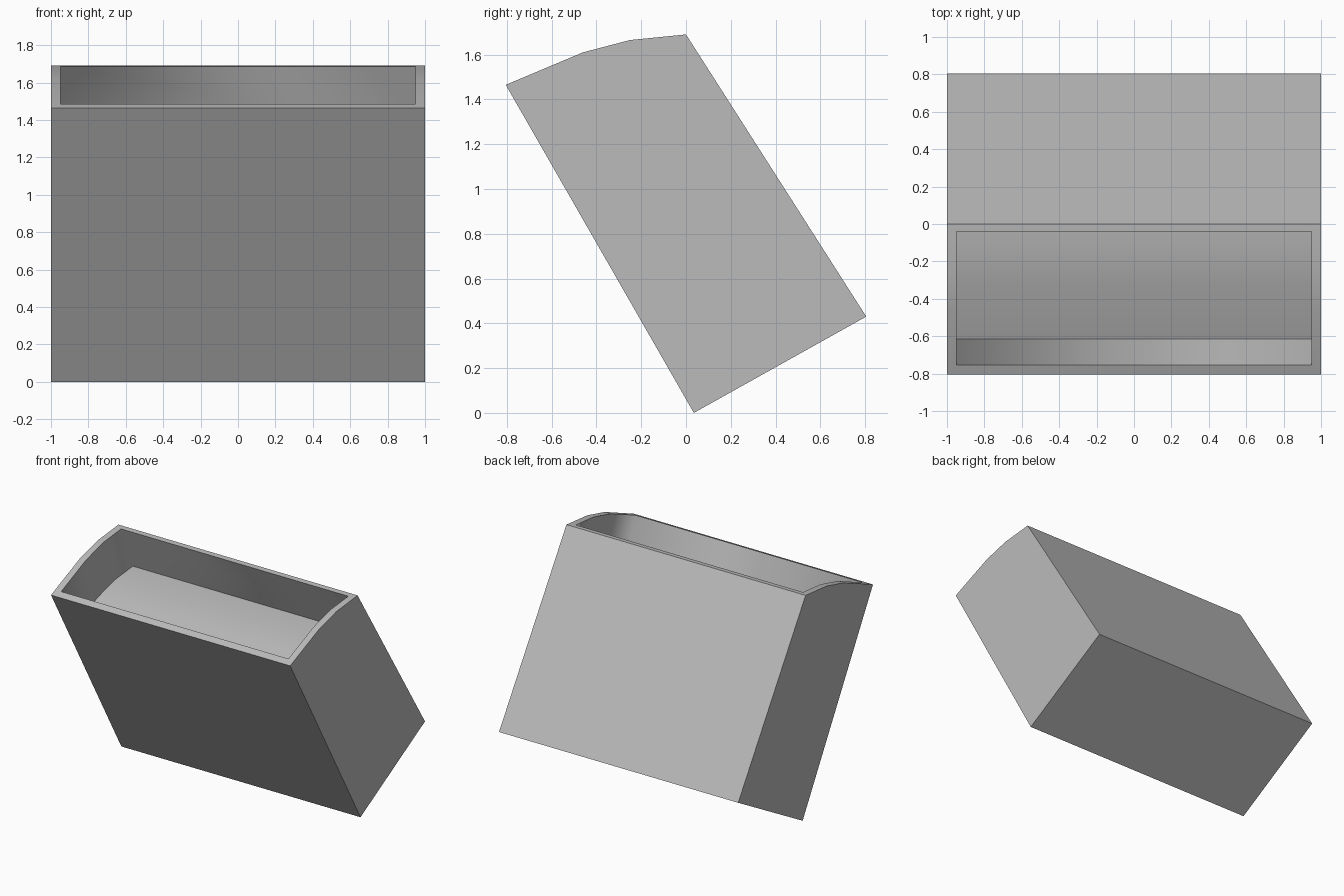
import bpy
import bmesh
import math
from mathutils import Vector

cube = bpy.data.objects.get("Cube")
if cube:
    bpy.data.objects.remove(cube, do_unlink=True)

# Single grey material
grey = bpy.data.materials.new("neutral grey")
grey.use_nodes = True
colour = (0.5, 0.5, 0.5, 1)
grey.diffuse_color = colour
grey.node_tree.nodes["Principled BSDF"].inputs["Base Color"].default_value = colour

# Side profiles as (y, z): curved top from front to back, then the base
top_curve = [(-0.805, 1.465), (-0.46, 1.61), (-0.25, 1.665), (0.0, 1.69)]
base = [(0.805, 0.43), (0.035, 0.0)]
mouth_curve = [(-0.755, 1.486), (-0.46, 1.61), (-0.25, 1.665), (-0.04, 1.686)]
recess = Vector((0, 0.14, -0.335))
half_width, mouth_half_width = 1.0, 0.95

bm = bmesh.new()


def row(profile, x, shift=Vector()):
    return [bm.verts.new(Vector((x, y, z)) + shift) for y, z in profile]


def pair(profile, x, shift=Vector()):
    return row(profile, -x, shift), row(profile, x, shift)


def strip(a, b):
    """Bridge two rows of vertices with quads."""
    return [bm.faces.new((a[i], a[i + 1], b[i + 1], b[i])) for i in range(len(a) - 1)]


outer = pair(top_curve + base, half_width)
mouth = pair(mouth_curve, mouth_half_width)
floor = pair(mouth_curve, mouth_half_width, recess)
last = len(top_curve) - 1

# Outer shell: two sides, then back, bottom and front
for side in outer:
    bm.faces.new(side)
strip(*[side[last:] + side[:1] for side in outer])

# Rim and recess walls at each side
for o, m, f in zip(outer, mouth, floor):
    strip(o[:last + 1], m)
    strip(m, f)

# Rim and recess walls at front and back
for i in (0, last):
    for a, b in ((outer, mouth), (mouth, floor)):
        bm.faces.new((a[0][i], a[1][i], b[1][i], b[0][i]))

# Curved recess floor
strip(*floor)
bmesh.ops.recalc_face_normals(bm, faces=bm.faces)

# Sharp outlines, with the upright corners of the recess blended
for face in bm.faces:
    face.smooth = True
for edge in bm.edges:
    edge.smooth = edge.calc_face_angle(0) < math.radians(30)
for m, f in zip(mouth, floor):
    for i in (0, last):
        bm.edges.get((m[i], f[i])).smooth = True

mesh = bpy.data.meshes.new("tilted_box")
bm.to_mesh(mesh)
bm.free()
mesh.materials.append(grey)
bpy.context.collection.objects.link(bpy.data.objects.new("tilted_box", mesh))
